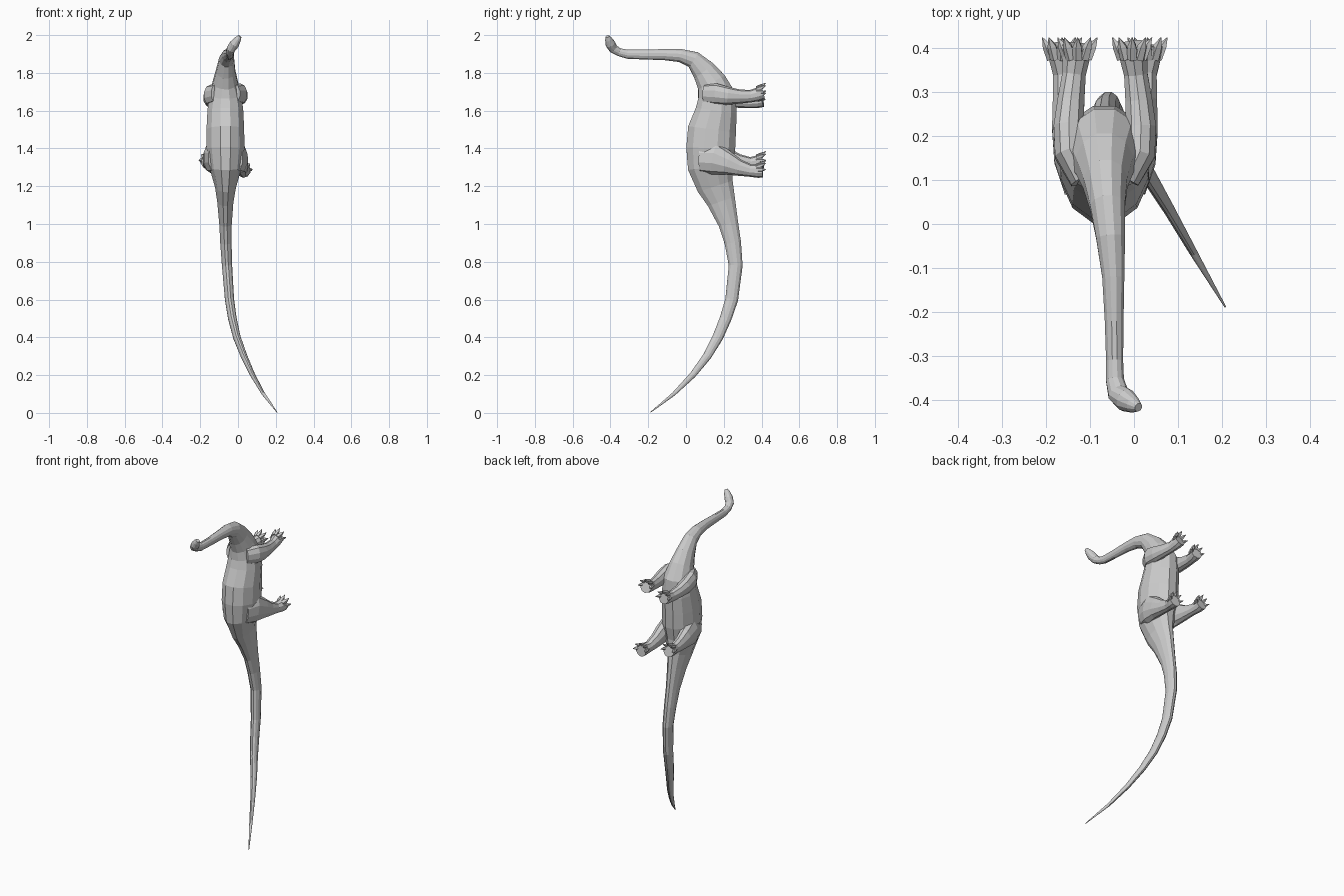
import bpy, bmesh, math
from mathutils import Vector

MID = -0.066  # x of the animal's own mirror plane


def loft(bm, stations, sides):
    """Skin oval rings (x, y, z, half width, half depth) along a path."""
    pts = [Vector(s[:3]) for s in stations]
    rings = []
    for i, s in enumerate(stations):
        t = (pts[min(i + 1, len(pts) - 1)] - pts[max(i - 1, 0)]).normalized()
        w = (Vector((1, 0, 0)) - t * t.x).normalized()
        d = t.cross(w)
        rings.append([bm.verts.new(pts[i] + w * s[3] * math.cos(a) + d * s[4] * math.sin(a))
                      for a in [2 * math.pi * (k + 0.5) / sides for k in range(sides)]])
    for a, b in zip(rings, rings[1:]):
        for k in range(sides):
            n = (k + 1) % sides
            bm.faces.new((a[k], a[n], b[n], b[k]))
    bm.faces.new(rings[0][::-1])
    bm.faces.new(rings[-1])


def finish(name, bm):
    bmesh.ops.recalc_face_normals(bm, faces=bm.faces)
    me = bpy.data.meshes.new(name)
    bm.to_mesh(me)
    bm.free()
    ob = bpy.data.objects.new(name, me)
    bpy.context.collection.objects.link(ob)


# Tail, trunk, neck and head as one continuous skin
body = [
    (.207, -.188, .003, .002, .002), (.135, -.065, .10, .009, .010),
    (.078, .035, .20, .013, .017), (.032, .112, .30, .017, .023),
    (-.006, .168, .40, .020, .029), (-.030, .210, .50, .023, .032),
    (-.045, .242, .60, .025, .035), (-.058, .263, .78, .028, .038),
    (-.064, .248, .90, .031, .045), (-.066, .225, 1.0, .034, .054),
    (-.067, .187, 1.12, .044, .078), (-.066, .155, 1.2, .057, .100),
    (MID, .128, 1.3, .088, .122), (MID, .131, 1.4, .104, .134),
    (-.067, .138, 1.5, .103, .132), (-.067, .160, 1.6, .098, .113),
    (-.067, .163, 1.68, .088, .103), (-.067, .135, 1.75, .068, .082),
    (-.065, .095, 1.81, .052, .066), (-.060, .040, 1.87, .041, .047),
    (-.053, -.03, 1.892, .034, .036), (-.047, -.12, 1.897, .026, .030),
    (-.045, -.22, 1.897, .022, .027), (-.044, -.31, 1.899, .020, .025),
    (-.043, -.355, 1.91, .021, .022), (-.036, -.385, 1.928, .024, .025),
    (-.018, -.400, 1.953, .025, .027), (-.001, -.410, 1.978, .018, .019),
    (.010, -.416, 1.993, .010, .010),
]
bm = bmesh.new()
loft(bm, body, 12)
finish("body_with_neck_and_tail", bm)


def leg(name, path, side, dz):
    """path x is the distance from the mid plane; dz shifts the foot along the stride."""
    bm = bmesh.new()
    st = [(MID + side * x, y, z + dz * max(0, (y - .12) / .29), w, d) for x, y, z, w, d in path]
    loft(bm, st, 10)
    # Fan of claws around the sole
    fx, fy, fz = st[-1][:3]
    for i in range(5):
        a = math.radians(-84 + 42 * i)
        dx, dzc = math.sin(a), math.cos(a)
        loft(bm, [(fx + dx * .022, fy - .030, fz + dzc * .024, .013, .013),
                  (fx + dx * .034, fy - .002, fz + dzc * .038, .011, .010),
                  (fx + dx * .045, fy + .018, fz + dzc * .052, .001, .001)], 5)
    finish(name, bm)


fore = [(.050, .10, 1.690, .030, .050), (.080, .16, 1.685, .036, .056),
        (.082, .22, 1.672, .036, .048), (.077, .28, 1.664, .032, .038),
        (.070, .34, 1.661, .028, .033), (.065, .38, 1.668, .033, .036),
        (.062, .405, 1.675, .036, .036)]
hind = [(.050, .08, 1.350, .045, .080), (.072, .15, 1.350, .046, .088),
        (.082, .22, 1.330, .040, .063), (.086, .28, 1.312, .034, .044),
        (.090, .34, 1.302, .029, .033), (.096, .38, 1.304, .033, .037),
        (.097, .405, 1.308, .036, .038)]
for side, word in ((-1, "left"), (1, "right")):
    leg(word + "_front_leg", fore, side, .020 * side)
    leg(word + "_hind_leg", hind, side, -.025 * side)
